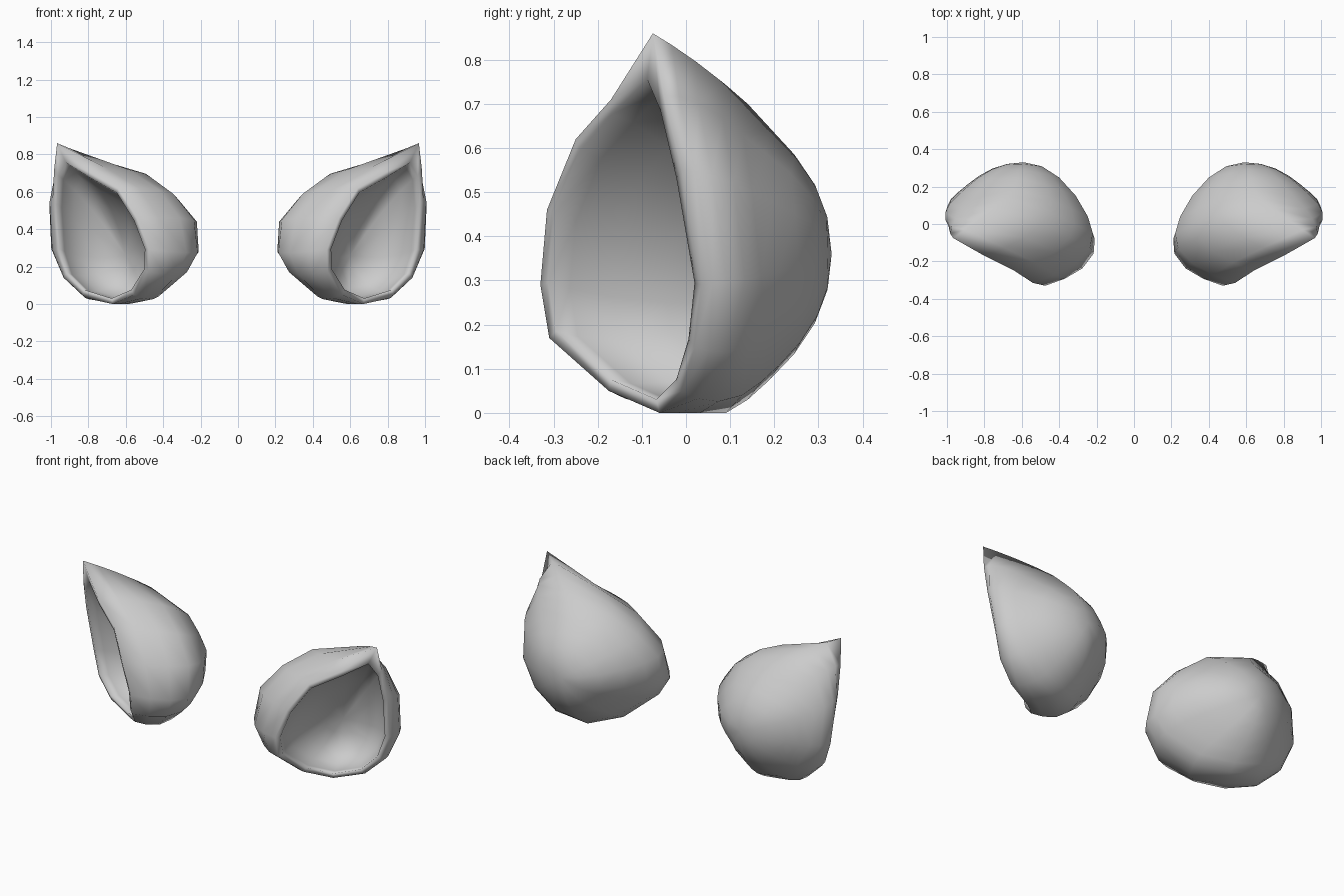
import bpy, bmesh, math
from mathutils import Vector

if "Cube" in bpy.data.objects:
    bpy.data.objects.remove(bpy.data.objects["Cube"])

# Opening rim of the right-hand ear: tip, down the inner edge, up the outer edge
RIM = [Vector(p) for p in (
    (.967, -.075, .86), (.80, -.17, .71), (.64, -.25, .62), (.54, -.315, .46),
    (.475, -.33, .29), (.48, -.31, .17), (.555, -.175, .05), (.67, -.06, 0),
    (.83, -.01, .05), (.93, .02, .15), (.975, .035, .29), (.992, -.01, .55),
    (.983, -.05, .72))]
# Widest loop of the rounded back, same order
BELLY = [Vector(p) for p in (
    (.67, .14, .70), (.45, .06, .66), (.32, 0, .56), (.22, -.05, .44),
    (.21, -.08, .28), (.27, -.06, .19), (.42, .04, .07), (.57, .14, .03),
    (.74, .17, .07), (.86, .18, .17), (.94, .17, .31), (.945, .15, .50),
    (.87, .13, .63))]
BULGE = [.35] + [1] * 12              # roundness of each meridian behind the rim
POLE = Vector((.59, .33, .36))        # rearmost point of the back
CENTRE = Vector((.73, -.14, .34))     # middle of the opening
FLOOR = Vector((-.13, .27, -.08))     # from the opening to the hollow's floor


def side_ring(t):
    """Curved wall from the rim (t=0) to the belly loop (t=1)."""
    return [r.lerp(m, t) + (2 * m - r - POLE) * (.5 * t * (1 - t) * k)
            for r, m, k in zip(RIM, BELLY, BULGE)]


def back_ring(s):
    """Hermite dome: leaves the wall smoothly, arrives flat at the pole."""
    ring = []
    for r, m in zip(RIM, BELLY):
        start = (POLE - r) * .5
        end = Vector((POLE.x - m.x, 0, POLE.z - m.z)) * 1.6
        ring.append(m.lerp(POLE, s * s * (3 - 2 * s)) +
                    start * s * (1 - s) ** 2 - end * s * s * (1 - s))
    return ring


def cup_ring(angle):
    """Ring of the bowl-shaped hollow, starting just inside the lip."""
    return [CENTRE + (r - CENTRE) * (.91 if i else .8) * math.cos(angle)
            + FLOOR * math.sin(angle) for i, r in enumerate(RIM)]


def make_ear(name, side):
    bm = bmesh.new()
    rings = [cup_ring(math.radians(a)) for a in (72, 50, 28, 10, 0)]
    rings += [side_ring(t) for t in (0, .2, .45, .75)]
    rings += [back_ring(s) for s in (0, .22, .44, .65, .83)]
    loops = [[bm.verts.new((v.x * side, v.y, max(v.z, 0))) for v in r] for r in rings]
    n = len(RIM)
    for lo, hi in zip(loops, loops[1:]):
        for i in range(n):
            j = (i + 1) % n
            bm.faces.new((lo[i], lo[j], hi[j], hi[i]))
    # Close the hollow's floor and the back
    for loop, p in ((loops[0], CENTRE + FLOOR), (loops[-1], POLE)):
        tip = bm.verts.new((p.x * side, p.y, p.z))
        for i in range(n):
            bm.faces.new((loop[i], loop[(i + 1) % n], tip))
    bmesh.ops.recalc_face_normals(bm, faces=bm.faces)
    for f in bm.faces:
        f.smooth = True
    mesh = bpy.data.meshes.new(name)
    bm.to_mesh(mesh)
    bm.free()
    bpy.context.collection.objects.link(bpy.data.objects.new(name, mesh))


# Mirrored pair of ears
make_ear("right_ear", 1)
make_ear("left_ear", -1)
